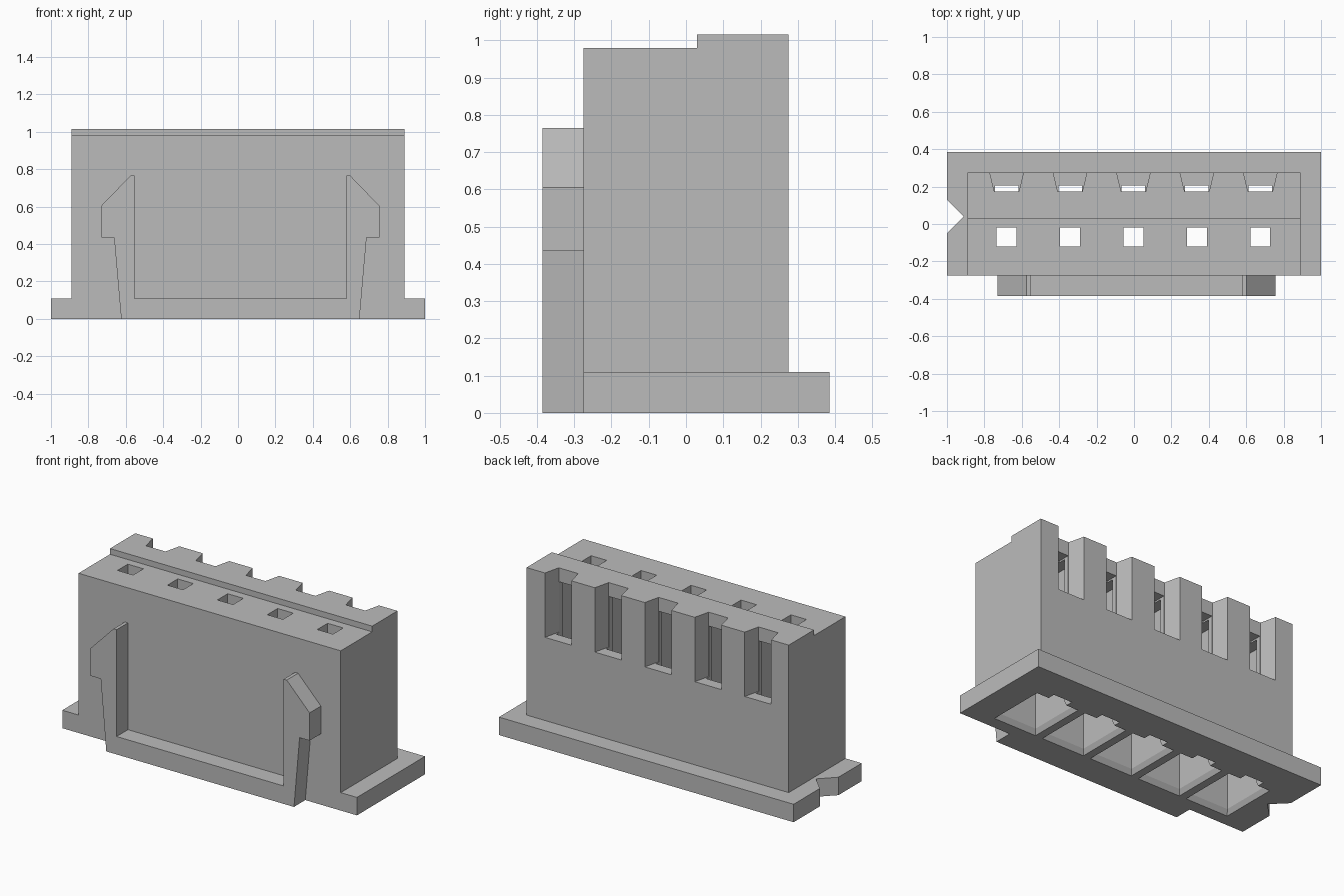
import bpy
import bmesh

if "Cube" in bpy.data.objects:
    bpy.data.objects.remove(bpy.data.objects["Cube"], do_unlink=True)

grey = bpy.data.materials.new("light_grey_plastic")
grey.use_nodes = True
GREY = (0.5, 0.5, 0.5, 1)
grey.diffuse_color = GREY
grey.node_tree.nodes["Principled BSDF"].inputs["Base Color"].default_value = GREY


def loft(name, rings):
    """Closed solid through matching rings of points."""
    bm = bmesh.new()
    loops = [[bm.verts.new(p) for p in ring] for ring in rings]
    n = len(loops[0])
    bm.faces.new(loops[0])
    bm.faces.new(loops[-1])
    for a, b in zip(loops, loops[1:]):
        for i in range(n):
            j = (i + 1) % n
            bm.faces.new((a[i], a[j], b[j], b[i]))
    bmesh.ops.recalc_face_normals(bm, faces=bm.faces)
    mesh = bpy.data.meshes.new(name)
    bm.to_mesh(mesh)
    bm.free()
    mesh.materials.append(grey)
    obj = bpy.data.objects.new(name, mesh)
    bpy.context.collection.objects.link(obj)
    return obj


def prism(name, profile, axis, lo, hi):
    """Extrude a flat profile along one axis."""
    def ring(t):
        return [p[:axis] + (t,) + p[axis:] for p in profile]
    return loft(name, [ring(lo), ring(hi)])


def rect(x, half, y0, y1):
    return [(x - half, y0), (x + half, y0), (x + half, y1), (x - half, y1)]


def combine(target, other, operation):
    mod = target.modifiers.new(operation.lower(), 'BOOLEAN')
    mod.operation = operation
    mod.solver = 'EXACT'
    mod.object = other
    bpy.context.view_layer.objects.active = target
    bpy.ops.object.modifier_apply(modifier=mod.name)
    bpy.data.objects.remove(other, do_unlink=True)


# Stepped body
FRONT, BACK, FLANGE = -0.275, 0.275, 0.11
housing = prism("connector_housing",
                [(FRONT, 0), (BACK, 0), (BACK, 1.015), (0.03, 1.015),
                 (0.03, 0.98), (FRONT, 0.98)], 0, -0.89, 0.89)

# Base flange with a V notch at one end
flange = prism("base_flange",
               [(-1, FRONT), (1, FRONT), (1, 0.385), (-1, 0.385),
                (-1, 0.13), (-0.91, 0.04), (-1, -0.05)], 2, 0, FLANGE)
combine(housing, flange, 'UNION')

# U-shaped front latch, mirrored about its own centre
CENTRE = 0.0125
half = [(0.637, 0), (0.675, 0.435), (0.743, 0.435), (0.743, 0.605),
        (0.588, 0.765), (0.567, 0.765), (0.567, FLANGE)]
outline = [(CENTRE + x, z) for x, z in half]
outline += [(CENTRE - x, z) for x, z in reversed(half)]
latch = prism("front_latch", outline, 1, -0.385, FRONT)
combine(housing, latch, 'UNION')

# Five contact positions
for i in range(-2, 3):
    x = 0.339 * i - 0.003
    # Chamfered cavity from below
    levels = [(-0.01, 0.15, -0.205, 0.165), (0.03, 0.13, -0.18, 0.145),
              (0.92, 0.13, -0.18, 0.145)]
    cavity = loft("cavity", [[(px, py, z) for px, py in rect(x, h, a, b)]
                             for z, h, a, b in levels])
    combine(housing, cavity, 'DIFFERENCE')
    # Key channel behind the cavity
    channel = prism("channel", rect(x, 0.063, 0.1, 0.205), 2, -0.02, 0.93)
    combine(housing, channel, 'DIFFERENCE')
    # Tapered slot in the back wall
    taper = [(x - 0.066, 0.175), (x + 0.066, 0.175),
             (x + 0.096, 0.3), (x - 0.096, 0.3)]
    slot = prism("slot", taper, 2, 0.62, 1.1)
    combine(housing, slot, 'DIFFERENCE')
    # Square test hole in the top
    hole = prism("hole", rect(x, 0.053, -0.12, -0.02), 2, 0.8, 1.1)
    combine(housing, hole, 'DIFFERENCE')
